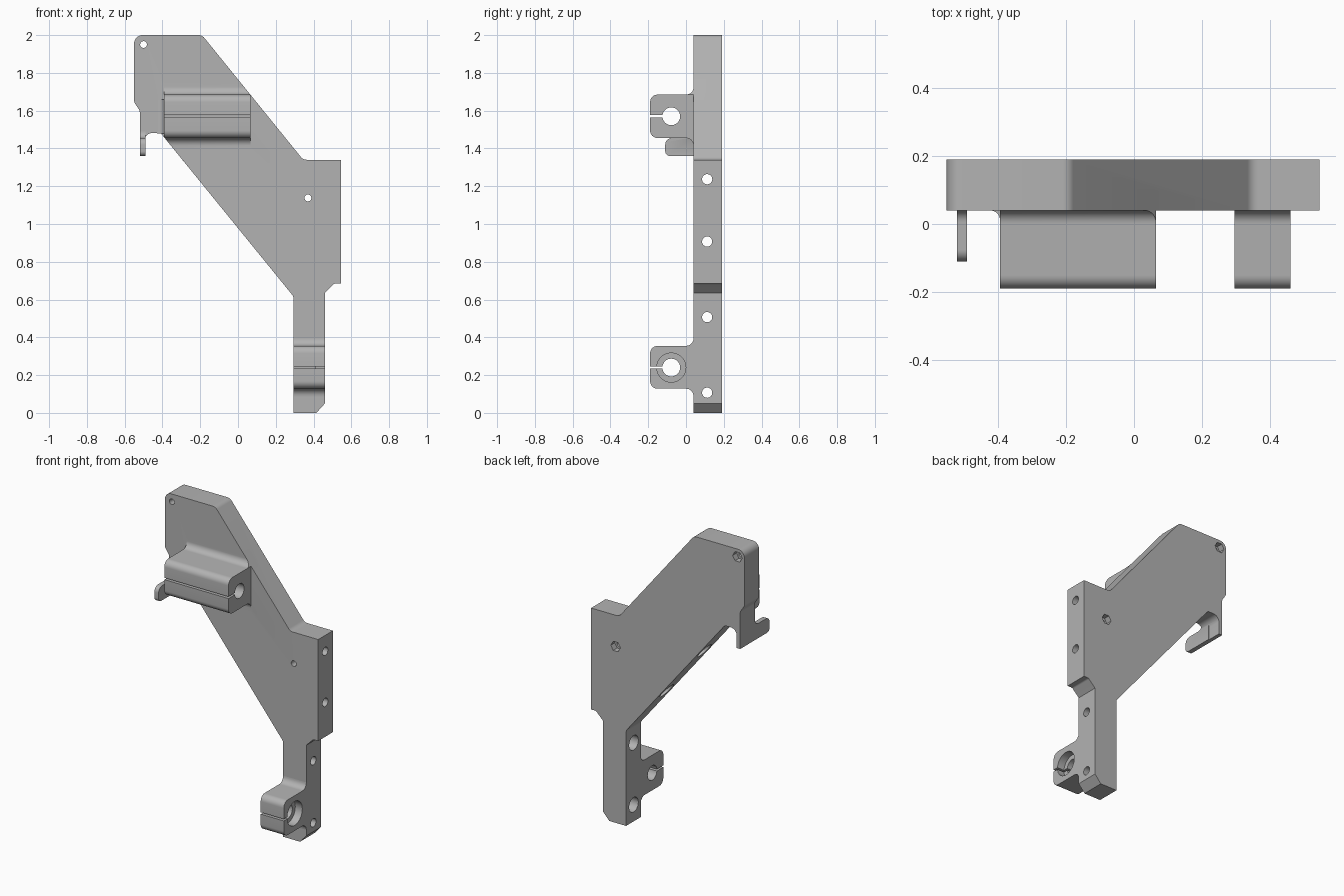
import bpy, bmesh, math
from mathutils import Vector

if "Cube" in bpy.data.objects:
    bpy.data.objects.remove(bpy.data.objects["Cube"])

grey = bpy.data.materials.new("bracket_grey")
grey.use_nodes = True
COLOUR = (0.45, 0.45, 0.45, 1)
grey.diffuse_color = COLOUR
grey.node_tree.nodes["Principled BSDF"].inputs["Base Color"].default_value = COLOUR


def rounded(corners, steps=8):
    """Turn (u, v, radius) corners into an outline with arcs."""
    out = []
    for i, (u, v, r) in enumerate(corners):
        p = Vector((u, v))
        if not r:
            out.append(p)
            continue
        a = (Vector(corners[i - 1][:2]) - p).normalized()
        b = (Vector(corners[(i + 1) % len(corners)][:2]) - p).normalized()
        half = a.angle(b) / 2
        centre = p + (a + b).normalized() * r / math.sin(half)
        start = p + a * r / math.tan(half) - centre
        end = p + b * r / math.tan(half) - centre
        sweep = math.pi - 2 * half
        for k in range(steps + 1):
            t = k / steps
            out.append(centre + (start * math.sin((1 - t) * sweep)
                                 + end * math.sin(t * sweep)) / math.sin(sweep))
    return out


def circle(u, v, r, n=32):
    return [Vector((u + r * math.cos(math.tau * i / n), v + r * math.sin(math.tau * i / n)))
            for i in range(n)]


def prism(name, outline, axis, lo, hi):
    """Extrude an outline along x (y,z points), y (x,z points) or z (x,y points)."""
    place = {"x": lambda p, d: (d, p.x, p.y),
             "y": lambda p, d: (p.x, d, p.y),
             "z": lambda p, d: (p.x, p.y, d)}[axis]
    bm = bmesh.new()
    face = bm.faces.new([bm.verts.new(place(p, lo)) for p in outline])
    ext = bmesh.ops.extrude_face_region(bm, geom=[face])
    shift = Vector(place(Vector((0, 0)), hi - lo))
    bmesh.ops.translate(bm, vec=shift,
                        verts=[g for g in ext["geom"] if isinstance(g, bmesh.types.BMVert)])
    bmesh.ops.recalc_face_normals(bm, faces=bm.faces)
    mesh = bpy.data.meshes.new(name)
    bm.to_mesh(mesh)
    bm.free()
    mesh.materials.append(grey)
    obj = bpy.data.objects.new(name, mesh)
    bpy.context.collection.objects.link(obj)
    return obj


def combine(target, tool, operation):
    """Apply a boolean and remove the tool."""
    mod = target.modifiers.new("boolean", "BOOLEAN")
    mod.operation, mod.solver, mod.object = operation, "EXACT", tool
    bpy.context.view_layer.objects.active = target
    bpy.ops.object.modifier_apply(modifier=mod.name)
    bpy.data.objects.remove(tool)


FRONT, BACK = 0.04, 0.19
plate_outline = rounded([
    (-0.55, 2, 0.045), (-0.19, 2, 0.04), (0.345, 1.34, 0.04), (0.545, 1.34, 0),
    (0.545, 0.685, 0), (0.51, 0.685, 0.02), (0.46, 0.635, 0), (0.46, 0.05, 0),
    (0.415, 0, 0), (0.295, 0, 0), (0.295, 0.615, 0.04), (-0.41, 1.482, 0.025),
    (-0.495, 1.482, 0.042), (-0.495, 1.36, 0), (-0.52, 1.36, 0),
    (-0.52, 1.6, 0.03), (-0.55, 1.645, 0.03)])
bracket = prism("bracket_plate", plate_outline, "y", FRONT, BACK)


def clamp_block(name, bottom, top, lo, hi):
    """Rounded block flaring into the plate."""
    y, r = -0.19, 0.04
    return prism(name, rounded([
        (y, bottom, r), (0.04, bottom, r), (0.04, bottom - 0.06, 0), (0.1, bottom - 0.06, 0),
        (0.1, top + 0.06, 0), (0.04, top + 0.06, 0), (0.04, top, r), (y, top, r)]), "x", lo, hi)


# Upper clamp, trimmed to the plate silhouette, with a side fillet
upper = clamp_block("upper_clamp", 1.455, 1.685, -0.393, 0.065)
combine(upper, prism("trim", plate_outline, "y", -0.3, 0.1), "INTERSECT")
combine(bracket, upper, "UNION")
side = prism("side_fillet", rounded([(-0.43, 0.04, 0), (-0.393, 0.04, 0.03), (-0.393, 0, 0),
                                     (-0.36, 0, 0), (-0.36, 0.08, 0), (-0.43, 0.08, 0)]),
             "z", 1.48, 1.66)
combine(bracket, side, "UNION")

# Lower clamp
combine(bracket, clamp_block("lower_clamp", 0.128, 0.355, 0.295, 0.46), "UNION")

# Hook reaching forward from the tongue
hook = prism("hook", rounded([
    (-0.11, 1.36, 0.025), (0.1, 1.36, 0), (0.1, 1.52, 0), (0.04, 1.52, 0),
    (0.04, 1.455, 0.035), (-0.11, 1.455, 0.035)]), "x", -0.52, -0.49)
combine(bracket, hook, "UNION")

# Rod bores and clamping slits
ROD_Y = -0.078
for z, lo, hi in ((1.57, -0.5, 0.2), (0.24, 0.2, 0.6)):
    combine(bracket, prism("bore", circle(ROD_Y, z, 0.047), "x", lo, hi), "DIFFERENCE")
    slit = rounded([(-0.3, z - 0.006, 0), (ROD_Y, z - 0.006, 0),
                    (ROD_Y, z + 0.006, 0), (-0.3, z + 0.006, 0)])
    combine(bracket, prism("slit", slit, "x", lo, hi), "DIFFERENCE")
combine(bracket, prism("counterbore", circle(ROD_Y, 0.24, 0.077), "x", 0.41, 0.6), "DIFFERENCE")

# Sideways screw holes, widened on the far side for the heads
SCREW_Y = 0.112
for z, head_end in ((0.107, 0.36), (0.507, 0.36), (0.907, 0.42), (1.237, 0.42)):
    combine(bracket, prism("screw", circle(SCREW_Y, z, 0.027), "x", -0.45, 0.7), "DIFFERENCE")
    combine(bracket, prism("head", circle(SCREW_Y, z, 0.047), "x", -0.45, head_end), "DIFFERENCE")

# Front-to-back holes with hexagonal nut pockets behind
for x, z in ((-0.5, 1.95), (0.37, 1.138)):
    combine(bracket, prism("pin", circle(x, z, 0.018), "y", -0.1, 0.3), "DIFFERENCE")
    combine(bracket, prism("nut", circle(x, z, 0.034, 6), "y", 0.15, 0.3), "DIFFERENCE")

# Shading
bpy.ops.object.select_all(action="DESELECT")
bracket.select_set(True)
bpy.context.view_layer.objects.active = bracket
bpy.ops.object.shade_smooth_by_angle(angle=math.radians(30))
